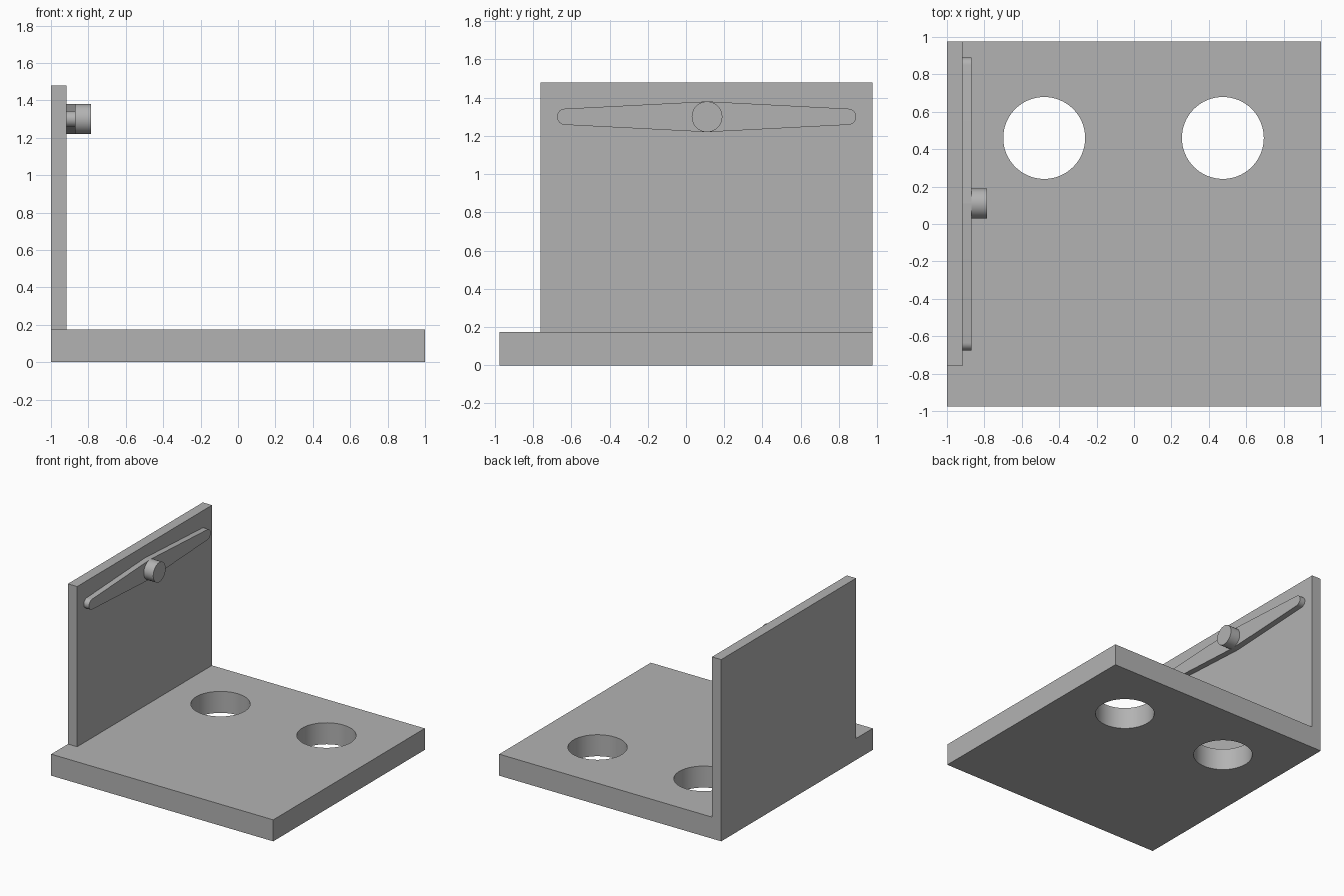
import bpy, bmesh
from math import acos, pi, sin, cos, radians

old = bpy.data.objects.get("Cube")
if old:
    bpy.data.objects.remove(old, do_unlink=True)

grey = bpy.data.materials.new("plain grey")
grey.use_nodes = True
colour = (0.45, 0.45, 0.45, 1)
grey.diffuse_color = colour
grey.node_tree.nodes["Principled BSDF"].inputs["Base Color"].default_value = colour


def finish(obj, name):
    obj.name = obj.data.name = name
    obj.data.materials.append(grey)
    return obj


def box(name, low, high):
    bpy.ops.mesh.primitive_cube_add(size=1, location=[(a + b) / 2 for a, b in zip(low, high)])
    obj = bpy.context.object
    obj.scale = [b - a for a, b in zip(low, high)]
    bpy.ops.object.transform_apply(location=False, rotation=False)
    return finish(obj, name)


def smooth(obj):
    bpy.ops.object.select_all(action='DESELECT')
    obj.select_set(True)
    bpy.context.view_layer.objects.active = obj
    bpy.ops.object.shade_smooth_by_angle(angle=radians(30))


# Base plate with two round through holes
base = box("base_plate", (-1, -0.975, 0), (1, 0.975, 0.175))
for side, x in (("right", -0.48), ("left", 0.475)):
    bpy.ops.mesh.primitive_cylinder_add(vertices=64, radius=0.219, depth=0.5, location=(x, 0.46, 0.09))
    cutter = finish(bpy.context.object, side + "_hole_cutter")
    cutter.hide_render = True
    cutter.hide_set(True)
    cutter.display_type = 'WIRE'
    cut = base.modifiers.new(side + "_hole", 'BOOLEAN')
    cut.operation = 'DIFFERENCE'
    cut.solver = 'EXACT'
    cut.object = cutter
# Bake the holes, then drop the cutters
bpy.context.view_layer.objects.active = base
for mod in list(base.modifiers):
    cutter = mod.object
    bpy.ops.object.modifier_apply(modifier=mod.name)
    bpy.data.objects.remove(cutter, do_unlink=True)
smooth(base)

# Upright side wall
box("side_wall", (-1, -0.76, 0.175), (-0.917, 0.975, 1.48))

# Tapered arm: three circles joined by tangent lines, extruded from the wall
hub_y, hub_z, hub_r, tip_r = 0.11, 1.30, 0.08, 0.042
front_y, back_y = -0.633, 0.848
wall_x, arm_x, knob_x = -0.917, -0.87, -0.785
back_a = acos((hub_r - tip_r) / (back_y - hub_y))
front_a = acos((hub_r - tip_r) / (hub_y - front_y))


def arc(y, radius, start, end, steps):
    angles = [start + (end - start) * i / steps for i in range(steps + 1)]
    return [(y + radius * cos(a), hub_z + radius * sin(a)) for a in angles]


outline = (arc(back_y, tip_r, -back_a, back_a, 16)
           + arc(hub_y, hub_r, back_a, pi - front_a, 3)
           + arc(front_y, tip_r, pi - front_a, pi + front_a, 16)
           + arc(hub_y, hub_r, pi + front_a, 2 * pi - back_a, 3))
bm = bmesh.new()
face = bm.faces.new([bm.verts.new((wall_x, y, z)) for y, z in outline])
top = bmesh.ops.extrude_face_region(bm, geom=[face])["geom"]
bmesh.ops.translate(bm, vec=(arm_x - wall_x, 0, 0),
                    verts=[v for v in top if isinstance(v, bmesh.types.BMVert)])
bmesh.ops.recalc_face_normals(bm, faces=bm.faces)
mesh = bpy.data.meshes.new("tapered_arm")
bm.to_mesh(mesh)
bm.free()
arm = bpy.data.objects.new("tapered_arm", mesh)
bpy.context.collection.objects.link(arm)
smooth(finish(arm, "tapered_arm"))

# Round knob on the arm's hub
bpy.ops.mesh.primitive_cylinder_add(vertices=48, radius=hub_r, depth=knob_x - arm_x,
                                    location=((arm_x + knob_x) / 2, hub_y, hub_z),
                                    rotation=(0, pi / 2, 0))
smooth(finish(bpy.context.object, "knob"))
